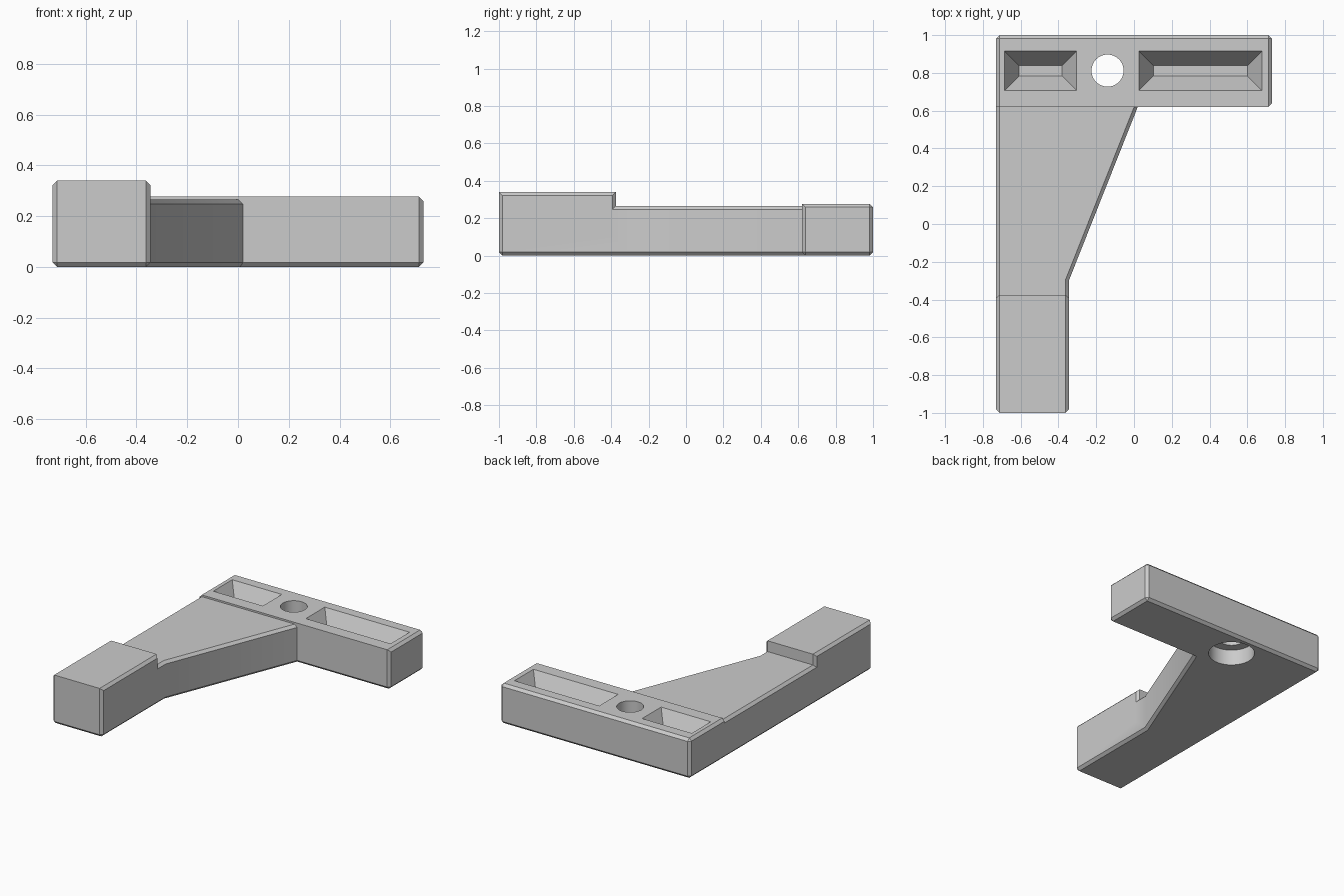
import bpy, bmesh, math
from mathutils import Vector

cube = bpy.data.objects.get("Cube")
if cube:
    bpy.data.objects.remove(cube, do_unlink=True)

grey = bpy.data.materials.new("plain grey")
grey.use_nodes = True
grey.diffuse_color = (0.6, 0.6, 0.6, 1)
grey.node_tree.nodes["Principled BSDF"].inputs["Base Color"].default_value = (0.6, 0.6, 0.6, 1)

CHAMFER = 0.018
LEFT, RIGHT, BACK, FRONT = 0.73, -0.73, 1.0, -1.0
ARM_IN, BAR_IN = -0.345, 0.62


def make_object(name, bm):
    bmesh.ops.recalc_face_normals(bm, faces=bm.faces)
    mesh = bpy.data.meshes.new(name)
    bm.to_mesh(mesh)
    bm.free()
    mesh.materials.append(grey)
    obj = bpy.data.objects.new(name, mesh)
    bpy.context.scene.collection.objects.link(obj)
    return obj


def prism(name, outline, z0, z1, chamfered):
    """Extrude an outline and chamfer the edges picked by a rule."""
    bm = bmesh.new()
    face = bm.faces.new([bm.verts.new((x, y, z0)) for x, y in outline])
    top = bmesh.ops.extrude_face_region(bm, geom=[face])["geom"]
    bmesh.ops.translate(bm, vec=(0, 0, z1 - z0),
                        verts=[v for v in top if isinstance(v, bmesh.types.BMVert)])
    bmesh.ops.recalc_face_normals(bm, faces=bm.faces)
    bm.normal_update()
    edges = [e for e in bm.edges if e.is_convex and chamfered(e)]
    bmesh.ops.bevel(bm, geom=edges, offset=CHAMFER, segments=1,
                    profile=0.5, affect='EDGES', clamp_overlap=True)
    return make_object(name, bm)


def rectangle(x0, x1, y0, y1):
    return [(x0, y0), (x1, y0), (x1, y1), (x0, y1)]


def middle(e):
    return (e.verts[0].co + e.verts[1].co) / 2


def is_upright(e):
    return abs(e.verts[0].co.z - e.verts[1].co.z) > 0.01


def combine(target, other, operation):
    mod = target.modifiers.new(operation.title(), 'BOOLEAN')
    mod.operation = operation
    mod.solver = 'EXACT'
    mod.object = other
    bpy.context.view_layer.objects.active = target
    bpy.ops.object.modifier_apply(modifier=mod.name)
    bpy.data.objects.remove(other, do_unlink=True)


# Body: arm, diagonal gusset and crossbar in one outline
outline = [(RIGHT, FRONT), (ARM_IN, FRONT), (ARM_IN, -0.3), (0.02, BAR_IN),
           (LEFT, BAR_IN), (LEFT, BACK), (RIGHT, BACK)]
bracket = prism("bracket_body", outline, 0, 0.265, lambda e: True)


# Raised front pad: long top edges and corners chamfered
def pad_rule(e):
    if is_upright(e):
        return True
    along_y = abs(e.verts[0].co.x - e.verts[1].co.x) < 0.01
    return along_y and middle(e).z > 0.3


pad = prism("front_pad", rectangle(RIGHT, ARM_IN, FRONT, -0.375), 0.1, 0.34, pad_rule)
combine(bracket, pad, 'UNION')


# Raised crossbar cap: outer top edges and outer corners chamfered
def cap_rule(e):
    m = middle(e)
    if is_upright(e):
        return m.y > 0.9 or m.x > 0
    return m.z > 0.2 and m.y > BAR_IN + 0.01


cap = prism("crossbar_cap", rectangle(RIGHT, LEFT, BAR_IN, BACK), 0.1, 0.277, cap_rule)
combine(bracket, cap, 'UNION')


# Tapered pockets in the crossbar
def pocket(x0, x1, y0, y1, inset, top, floor):
    bm = bmesh.new()
    grow = inset * 0.02 / (top - floor)
    rings = []
    for z, d in ((floor, inset), (top + 0.02, -grow)):
        rings.append([bm.verts.new((x, y, z))
                      for x, y in rectangle(x0 + d, x1 - d, y0 + d, y1 - d)])
    low, high = rings
    bm.faces.new(low)
    bm.faces.new(high)
    for i in range(4):
        j = (i + 1) % 4
        bm.faces.new((low[i], low[j], high[j], high[i]))
    return make_object("pocket_cutter", bm)


for x0, x1 in ((-0.685, -0.304), (0.026, 0.677)):
    combine(bracket, pocket(x0, x1, 0.707, 0.915, 0.076, 0.277, 0.14), 'DIFFERENCE')


# Screw hole with a wider bore underneath
def cylinder(radius, z0, z1):
    bm = bmesh.new()
    bmesh.ops.create_cone(bm, cap_ends=True, segments=48, radius1=radius,
                          radius2=radius, depth=z1 - z0)
    bmesh.ops.translate(bm, vec=Vector((-0.14, 0.812, (z0 + z1) / 2)), verts=bm.verts)
    return make_object("hole_cutter", bm)


combine(bracket, cylinder(0.085, -0.1, 0.5), 'DIFFERENCE')
combine(bracket, cylinder(0.148, -0.1, 0.11), 'DIFFERENCE')

# Smooth shading with sharp edges kept
bpy.ops.object.select_all(action='DESELECT')
bracket.select_set(True)
bpy.context.view_layer.objects.active = bracket
bpy.ops.object.shade_smooth_by_angle(angle=math.radians(30))
